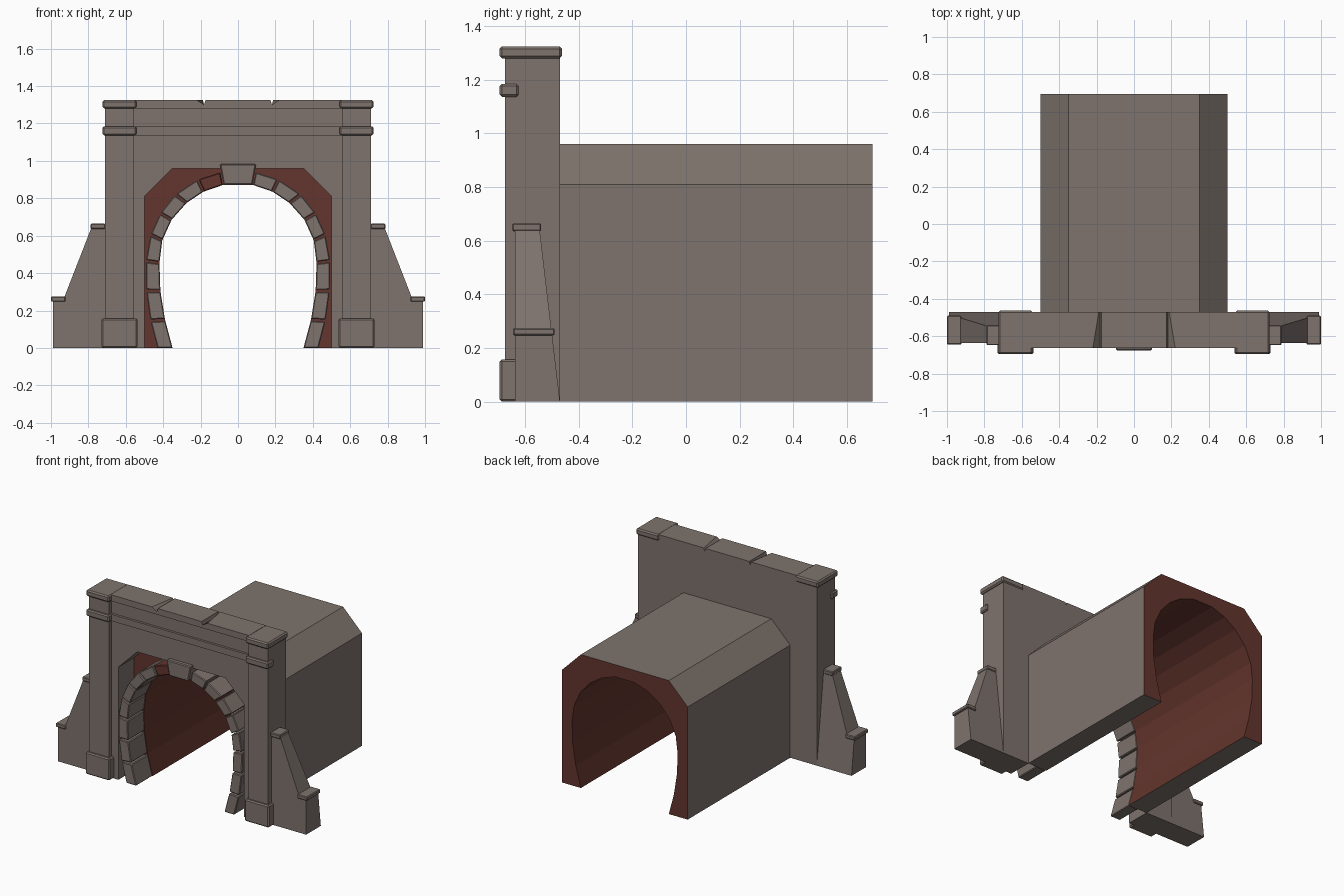
import bpy, bmesh
from mathutils import Vector

cube = bpy.data.objects.get("Cube")
if cube:
    bpy.data.objects.remove(cube, do_unlink=True)


def material(name, rgb):
    m = bpy.data.materials.new(name)
    m.use_nodes = True
    m.diffuse_color = (*rgb, 1)
    m.node_tree.nodes["Principled BSDF"].inputs["Base Color"].default_value = (*rgb, 1)
    return m


STONE = material("grey stone", (0.21, 0.172, 0.153))
BRICK = material("red brick", (0.125, 0.035, 0.026))


def prism(name, profile, y0, y1, mats=(STONE,), warp=None, mirror=False, bevel=0):
    """Extrude an x-z profile along y; warp may then move each corner."""
    bm = bmesh.new()
    front = [bm.verts.new((x, y0, z)) for x, z in profile]
    back = [bm.verts.new((x, y1, z)) for x, z in profile]
    bm.faces.new(front)
    bm.faces.new(back[::-1])
    n = len(profile)
    for i in range(n):
        j = (i + 1) % n
        bm.faces.new((front[i], back[i], back[j], front[j]))
    if warp:
        for v in bm.verts:
            v.co = warp(v.co)
    bmesh.ops.recalc_face_normals(bm, faces=bm.faces)
    mesh = bpy.data.meshes.new(name)
    bm.to_mesh(mesh)
    bm.free()
    obj = bpy.data.objects.new(name, mesh)
    bpy.context.collection.objects.link(obj)
    for m in mats:
        mesh.materials.append(m)
    if bevel:
        mod = obj.modifiers.new("worn_edges", "BEVEL")
        mod.width = bevel
        mod.segments = 1
    if mirror:
        obj.modifiers.new("mirror", "MIRROR")
    return obj


def box(name, x0, x1, y0, y1, z0, z1, **kw):
    return prism(name, [(x0, z0), (x1, z0), (x1, z1), (x0, z1)], y0, y1, **kw)


def both_sides(half):
    """Complete a right-hand half path, running from the ground to the crown."""
    return half + [(-x, z) for x, z in reversed(half)]


BACK = -0.47
outer = both_sides([(0.5, 0), (0.5, 0.81), (0.35, 0.96)])
inner_half = [(0.35, 0), (0.39, 0.15), (0.415, 0.305), (0.42, 0.455), (0.405, 0.575),
              (0.355, 0.685), (0.275, 0.775), (0.185, 0.835), (0.078, 0.872)]
ring_half = [(0.43, 0), (0.468, 0.145), (0.49, 0.305), (0.492, 0.465), (0.467, 0.605),
             (0.415, 0.72), (0.335, 0.82), (0.215, 0.9), (0.09, 0.94)]

# Tunnel tube: stone outside and underneath, brick on its ends and lining
tunnel = prism("tunnel", outer + both_sides(inner_half)[::-1], BACK, 0.695, (STONE, BRICK))
for face in tunnel.data.polygons:
    c, nrm = face.center, face.normal
    is_end = abs(nrm.y) > 0.9
    is_lining = nrm.x * c.x + nrm.z * (c.z - 0.4) < 0 and nrm.z > -0.99
    crown = abs(c.x) < 0.01 and nrm.z < -0.9
    face.material_index = int(is_end or is_lining or crown)

# Portal wall around the tunnel outline
wall = [(0.71, 0), (0.71, 1.28), (-0.71, 1.28), (-0.71, 0)]
prism("portal_wall", wall + outer[::-1], -0.645, BACK)

# Pilasters with base, band and cap
box("pilaster", 0.555, 0.712, -0.675, BACK, 0, 1.285, mirror=True)
box("pilaster_base", 0.537, 0.73, -0.695, -0.63, 0, 0.158, mirror=True, bevel=0.008)
box("pilaster_band", 0.543, 0.725, -0.695, -0.625, 1.137, 1.185, mirror=True, bevel=0.008)
box("pilaster_cap", 0.543, 0.725, -0.695, -0.463, 1.28, 1.325, mirror=True, bevel=0.009)
box("wall_band", -0.55, 0.55, -0.662, -0.64, 1.137, 1.185)

# Parapet coping with two joints, chipped wider at the front
joint = [(0.174, 1.325), (0.181, 1.3), (0.188, 1.325)]
coping = [(0.55, 1.28), (0.55, 1.325)] + joint[::-1]


def chip(co):
    if co.y < -0.6 and 0.185 < abs(co.x) < 0.2:
        co.x *= 1.17
    return co


prism("parapet_coping", both_sides(coping), -0.662, BACK, warp=chip)

# Wing walls, sloping down outwards and battered at the back
wing = [(0.71, 0), (0.988, 0), (0.988, 0.26), (0.933, 0.26), (0.785, 0.64), (0.71, 0.64)]


def batter(co):
    if co.y > -0.6:
        co.y -= 0.118 * co.z
    return co


prism("wing_wall", wing, -0.637, BACK, warp=batter, mirror=True)
box("wing_top_cap", 0.71, 0.788, -0.648, -0.54, 0.635, 0.665, mirror=True, bevel=0.005)
box("wing_end_cap", 0.922, 1.0, -0.645, -0.49, 0.247, 0.275, mirror=True, bevel=0.005)

# Arch stones, slightly parted at the joints; one by the crown is brick
GAP = 0.04
for side, label in ((1, "left"), (-1, "right")):
    for i in range(len(inner_half) - 1):
        a, b = Vector(inner_half[i]), Vector(inner_half[i + 1])
        c, d = Vector(ring_half[i + 1]), Vector(ring_half[i])
        low = 0 if i == 0 else GAP
        corners = [a.lerp(b, low), b.lerp(a, GAP), c.lerp(d, GAP), d.lerp(c, low)]
        patched = side < 0 and i == len(inner_half) - 2
        prism(f"arch_stone_{label}_{i + 1}", [(p.x * side, p.y) for p in corners],
              -0.657, BACK, (BRICK if patched else STONE,), bevel=0.005)

# Keystone
prism("keystone", [(-0.077, 0.872), (0.077, 0.872), (0.097, 0.983), (-0.097, 0.983)],
      -0.675, BACK, bevel=0.006)
